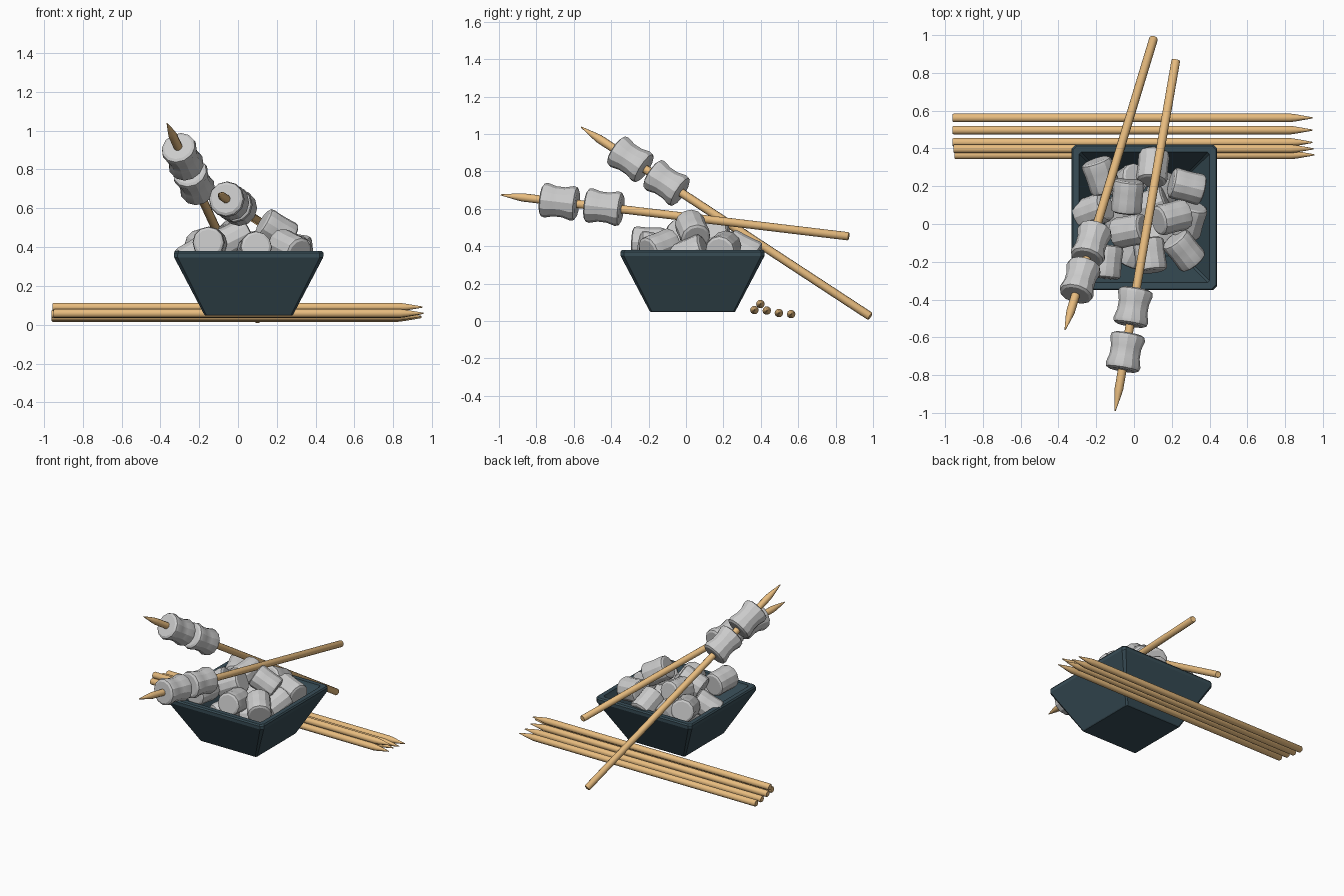
import bpy, math
from mathutils import Vector

if "Cube" in bpy.data.objects:
    bpy.data.objects.remove(bpy.data.objects["Cube"])


def material(name, color):
    m = bpy.data.materials.new(name)
    m.diffuse_color = (*color, 1)
    m.use_nodes = True
    m.node_tree.nodes["Principled BSDF"].inputs["Base Color"].default_value = m.diffuse_color
    return m


WOOD = material("pale_wood", (0.80, 0.50, 0.21))
SLATE = material("dark_slate", (0.04, 0.075, 0.095))


def skin(name, rings, mat=None, smooth=None):
    """Join equal rings of points into a closed solid."""
    n = len(rings[0])
    verts = [p for r in rings for p in r]
    faces = [tuple(reversed(range(n))),
             tuple(range(len(verts) - n, len(verts)))]
    for k in range(len(rings) - 1):
        for i in range(n):
            a, b = k * n + i, k * n + (i + 1) % n
            faces.append((a, b, b + n, a + n))
    mesh = bpy.data.meshes.new(name)
    mesh.from_pydata(verts, [], faces)
    ob = bpy.data.objects.new(name, mesh)
    bpy.context.collection.objects.link(ob)
    if mat:
        mesh.materials.append(mat)
    if smooth:
        bpy.ops.object.select_all(action='DESELECT')
        ob.select_set(True)
        bpy.context.view_layer.objects.active = ob
        bpy.ops.object.shade_smooth_by_angle(angle=math.radians(smooth))
    return ob


def lathe(name, profile, sides, origin, axis, mat=None, smooth=None):
    """Turn (radius, height) pairs about an axis direction."""
    rings = [[(r * math.cos(2 * math.pi * i / sides),
               r * math.sin(2 * math.pi * i / sides), h)
              for i in range(sides)] for r, h in profile]
    ob = skin(name, rings, mat, smooth)
    ob.rotation_euler = Vector(axis).to_track_quat('Z', 'Y').to_euler()
    ob.location = origin
    return ob


def stick(name, end, tip):
    d = Vector(tip) - Vector(end)
    L = d.length
    lathe(name, [(0.019, 0), (0.023, 0.005), (0.023, L - 0.12),
                 (0.019, L - 0.09), (0.003, L)], 10, end, d, WOOD, 40)


def marshmallow(name, centre, axis, r=0.083, length=0.175, waist=0.97):
    h = length / 2
    half = [(r * 0.80, h), (r * 0.95, h * 0.92), (r, h * 0.72), (r * waist, h * 0.25)]
    profile = [(q, -z) for q, z in half] + [(q, z) for q, z in reversed(half)]
    lathe(name, profile, 12, centre, axis, smooth=28)


# Tapered square bowl with a thin flat rim
def square(h, z, c):
    pts = [(h, -h + c), (h, h - c), (h - c, h), (-h + c, h),
           (-h, h - c), (-h, -h + c), (-h + c, -h), (h - c, -h)]
    return [(x + 0.055, y + 0.035, z) for x, y in pts]


skin("bowl", [square(h, z, c) for h, z, c in [
    (0.224, 0.048, 0.008), (0.230, 0.054, 0.010), (0.384, 0.347, 0.018),
    (0.385, 0.370, 0.020), (0.378, 0.380, 0.020), (0.346, 0.380, 0.012),
    (0.340, 0.365, 0.010), (0.205, 0.085, 0.006)]], SLATE)

# Spare sticks lying behind the bowl
for i, (x, y, z) in enumerate([(-0.95, 0.366, 0.059), (-0.955, 0.398, 0.059 + 0.032),
                               (-0.96, 0.432, 0.056), (-0.96, 0.497, 0.043),
                               (-0.96, 0.562, 0.037)]):
    stick(f"spare_stick_{i + 1}", (x, y, z), (x + 1.905, y, z))

# Two loaded skewers resting across the bowl
for i, (end, tip, places) in enumerate([
        ((0.105, 0.985, 0.025), (-0.365, -0.56, 1.037), (0.705, 0.83)),
        ((0.222, 0.87, 0.453), (-0.10, -0.99, 0.675), (0.704, 0.832))]):
    stick(f"skewer_{i + 1}", end, tip)
    e, t = Vector(end), Vector(tip)
    for j, f in enumerate(places):
        marshmallow(f"skewered_marshmallow_{i + 1}_{j + 1}", e.lerp(t, f),
                    t - e, 0.093, 0.195, 0.87)

# Heap of loose marshmallows: centre, axis
heap = [
    ((-0.175, 0.255, 0.40), (-0.35, 1, 0.2)),
    ((0.10, 0.30, 0.38), (0.1, 1, -0.5)),
    ((0.28, 0.20, 0.39), (1, -0.25, -0.2)),
    ((-0.034, 0.145, 0.45), (0.1, 1, 0.15)),
    ((-0.215, 0.07, 0.36), (0.8, 0.3, 0.5)),
    ((0.20, 0.035, 0.487), (1, 0.25, -0.6)),
    ((-0.024, -0.037, 0.44), (1, 0.2, 0.5)),
    ((0.265, -0.14, 0.395), (0.6, -0.75, -0.3)),
    ((0.085, -0.165, 0.39), (0.12, -1, 0.15)),
    ((-0.145, -0.20, 0.42), (-0.1, -1, 0.05)),
    ((0.29, 0.02, 0.36), (0.3, 1, 0.4)),
    ((0.09, 0.10, 0.34), (1, 0.4, 0.2)),
    ((-0.03, 0.22, 0.33), (0.6, 0.4, 1)),
    ((0.0, -0.13, 0.29), (0.5, 1, 0.3)),
    # lower layer
    ((0.15, 0.18, 0.26), (0.3, 1, 0.2)),
    ((0.17, -0.05, 0.27), (1, 0.3, 0.1)),
    ((-0.06, 0.05, 0.26), (0.2, 1, 0.3)),
    ((0.06, 0.03, 0.18), (1, 0.6, 0)),
]
for i, (c, a) in enumerate(heap):
    marshmallow(f"loose_marshmallow_{i + 1}", c, a)
